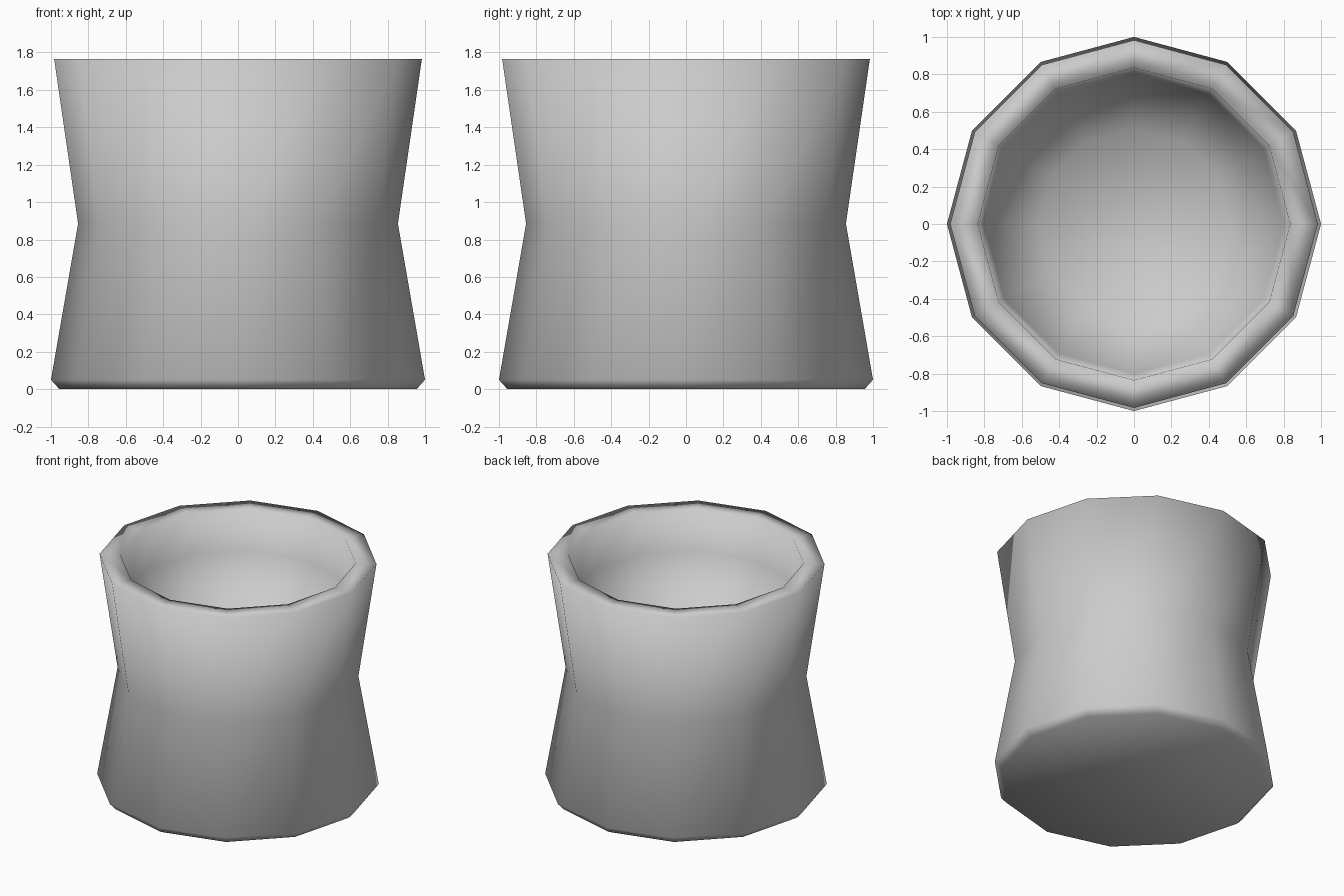
import bpy, bmesh
from math import cos, sin, tau

if "Cube" in bpy.data.objects:
    bpy.data.objects.remove(bpy.data.objects["Cube"])

SIDES = 12

# Profile (radius, height): base, chamfer, waist, rim, then down inside to the floor
PROFILE = [
    (0.955, 0.0), (1.0, 0.05), (0.855, 0.885), (0.983, 1.765),
    (0.835, 1.765), (0.80, 1.46), (0.51, 1.13),
]


def lathe(name, profile, sides):
    """Spin a profile round z and close both ends with flat caps."""
    bm = bmesh.new()
    rings = [[bm.verts.new((r * cos(tau * i / sides), r * sin(tau * i / sides), z))
              for i in range(sides)] for r, z in profile]
    for low, high in zip(rings, rings[1:]):
        for i in range(sides):
            j = (i + 1) % sides
            bm.faces.new((low[i], low[j], high[j], high[i]))
    bm.faces.new(rings[0][::-1])
    bm.faces.new(rings[-1])
    for face in bm.faces:
        face.smooth = True
    mesh = bpy.data.meshes.new(name)
    bm.to_mesh(mesh)
    bm.free()
    obj = bpy.data.objects.new(name, mesh)
    bpy.context.collection.objects.link(obj)
    return obj


# Waisted pot, smooth shaded throughout
lathe("pot", PROFILE, SIDES)
